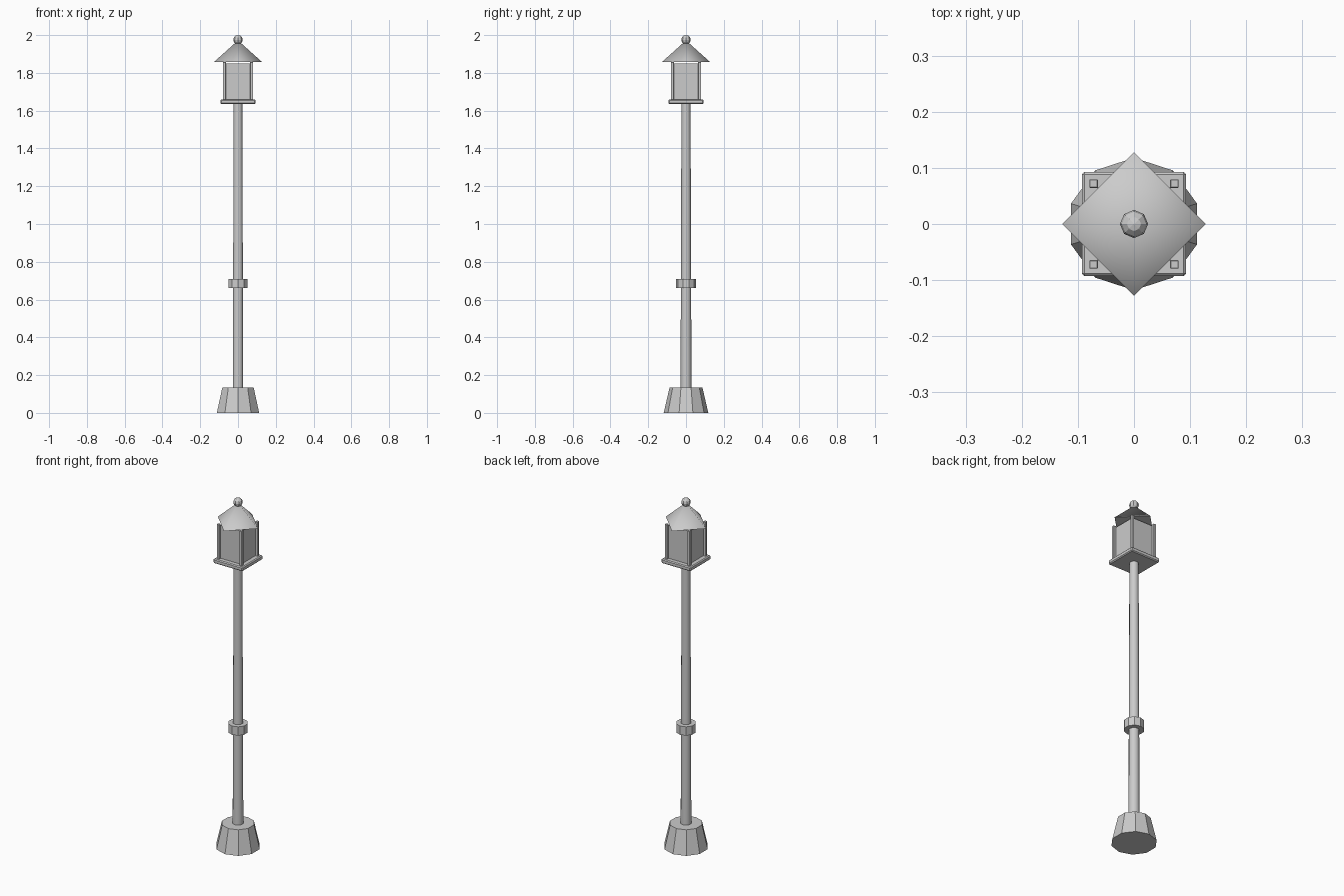
import bpy
import math

if "Cube" in bpy.data.objects:
    bpy.data.objects.remove(bpy.data.objects["Cube"], do_unlink=True)

# Single grey finish
grey = bpy.data.materials.new("plain_grey")
grey.use_nodes = True
COLOUR = (0.6, 0.6, 0.6, 1)
grey.diffuse_color = COLOUR
grey.node_tree.nodes["Principled BSDF"].inputs["Base Color"].default_value = COLOUR


def finish(name):
    ob = bpy.context.object
    ob.name = name
    ob.data.materials.append(grey)
    return ob


def frustum(name, sides, r_low, r_high, z_low, z_high):
    """Tapered prism with a corner pointing to +y."""
    bpy.ops.mesh.primitive_cone_add(vertices=sides, radius1=r_low, radius2=r_high,
                                    depth=z_high - z_low,
                                    location=(0, 0, (z_low + z_high) / 2))
    return finish(name)


def block(name, x, y, half, z_low, z_high, bevel=0):
    """Square upright block, optionally chamfered."""
    bpy.ops.mesh.primitive_cube_add(size=1, location=(x, y, (z_low + z_high) / 2))
    ob = finish(name)
    ob.scale = (2 * half, 2 * half, z_high - z_low)
    bpy.ops.object.transform_apply(location=False, rotation=False, scale=True)
    if bevel:
        mod = ob.modifiers.new("chamfer", "BEVEL")
        mod.width = bevel
        mod.segments = 1
    return ob


# Foot, pole and collar
frustum("foot", 10, 0.118, 0.087, 0, 0.135)
frustum("pole", 10, 0.029, 0.024, 0.13, 1.64)
bpy.ops.object.shade_smooth_by_angle(angle=math.radians(40))
frustum("collar", 10, 0.053, 0.053, 0.66, 0.71)

# Lantern: tray, glass and corner posts
block("lantern_tray", 0, 0, 0.093, 1.635, 1.66, bevel=0.005)
block("lantern_glass", 0, 0, 0.065, 1.655, 1.85)
for side, x in (("left", 0.072), ("right", -0.072)):
    for end, y in (("front", -0.072), ("back", 0.072)):
        block(f"lantern_post_{end}_{side}", x, y, 0.0075, 1.655, 1.857, bevel=0.001)

# Roof: four-sided cone turned corner-on, soft across its ridges
frustum("lantern_roof", 4, 0.128, 0, 1.857, 1.972)
bpy.ops.object.shade_smooth_by_angle(angle=math.radians(85))

# Finial ball
bpy.ops.mesh.primitive_uv_sphere_add(segments=8, ring_count=6, radius=0.025,
                                     location=(0, 0, 1.975))
finish("finial_ball")
